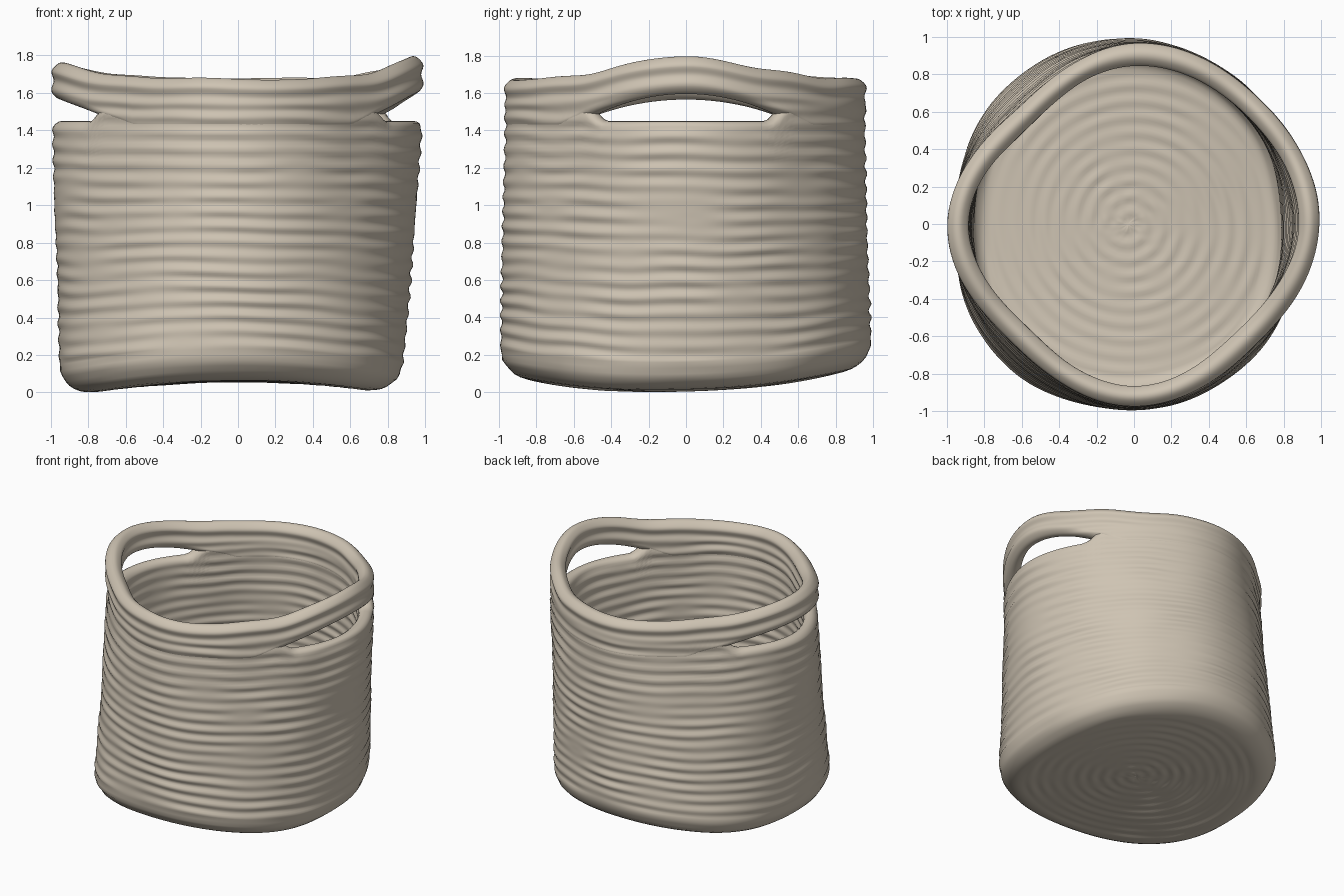
import bpy, bmesh
from math import sin, cos, pi, tau, exp
from mathutils import Vector, noise

cube = bpy.data.objects.get("Cube")
if cube:
    bpy.data.objects.remove(cube)

SEG = 160          # steps around the basket
COIL = 0.085       # height of one coil
WALL = 0.1         # wall thickness
BODY_TOP = 1.45    # lower edge of the handle openings
OPENING = 0.54     # half length of the handle openings

# Outer radius in eight directions, counter-clockwise from +x
FOOT = [0.87, 0.935, 0.99, 1.015, 0.95, 1.03, 0.99, 0.955]
LIP = [0.985, 0.94, 0.955, 0.87, 0.99, 0.90, 0.97, 0.905]

cord = bpy.data.materials.new("natural cord")
cord.use_nodes = True
COLOR = (0.62, 0.55, 0.45, 1)
cord.diffuse_color = COLOR
cord.node_tree.nodes["Principled BSDF"].inputs["Base Color"].default_value = COLOR


def clamp(t):
    return min(max(t, 0), 1)


def around(values, a):
    """Smooth periodic interpolation of values spread around the circle."""
    n = len(values)
    u = (a / tau) * n
    i, t = int(u), u - int(u)
    p, q, r, s = (values[(i + k) % n] for k in (-1, 0, 1, 2))
    return q + 0.5 * t * (r - p + t * (2*p - 5*q + 4*r - s + t * (3*(q - r) + s - p)))


def outer_radius(a, h):
    t = clamp(h / BODY_TOP)
    return around(FOOT, a) * (1 - t) + around(LIP, a) * t


def wobble(a, h, scale=2.5):
    return noise.noise(Vector((cos(a) * scale, sin(a) * scale, h * 5)))


def coil_bump(a, h):
    """Outward swell of the spiral coils, a little uneven like hand work."""
    turn = (h + 0.015 * wobble(a, h * 0.5)) / COIL + a / tau
    swell = 0.0045 + 0.006 * wobble(a, h + 9)
    return swell * cos(tau * turn) + 0.008 * wobble(a, h * 0.4 + 5)


def sag(x, y):
    """Saddle shape of the base."""
    return 0.06 - 0.09 * x * x + 0.04 * y * y + 0.025 * y


def loft(name, rings, wrap):
    """Skin rings of points; wrap joins last to first, otherwise cap with poles."""
    bm = bmesh.new()
    vs = [[bm.verts.new(p) for p in ring] for ring in rings]
    pairs = list(zip(vs, vs[1:])) + ([(vs[-1], vs[0])] if wrap else [])
    for low, high in pairs:
        for i in range(SEG):
            j = (i + 1) % SEG
            bm.faces.new((low[i], low[j], high[j], high[i]))
    if not wrap:
        for ring in (vs[0], vs[-1]):
            pole = bm.verts.new(sum((v.co for v in ring), Vector()) / SEG)
            for i in range(SEG):
                bm.faces.new((ring[i], ring[(i + 1) % SEG], pole))
    bmesh.ops.recalc_face_normals(bm, faces=bm.faces)
    for f in bm.faces:
        f.smooth = True
    mesh = bpy.data.meshes.new(name)
    bm.to_mesh(mesh)
    bm.free()
    mesh.materials.append(cord)
    obj = bpy.data.objects.new(name, mesh)
    bpy.context.collection.objects.link(obj)


# Body profile: (fraction of radius, inset, height, side), from under the base
# up the outside, over the top edge and down the inside to the floor
FLOOR_STEPS, WALL_STEPS, ROUND = 50, 100, 8
CORNER, CORNER_RISE = 0.17, 0.17
edge = WALL / 2
shoulder = BODY_TOP - edge
profile = []
for i in range(1, FLOOR_STEPS):
    profile.append((i / FLOOR_STEPS, CORNER, 0, 0))
for i in range(ROUND + 1):
    c = pi / 2 * i / ROUND
    profile.append((1, CORNER * (1 - sin(c)), CORNER_RISE * (1 - cos(c)), i / ROUND))
for i in range(1, WALL_STEPS):
    profile.append((1, 0, CORNER_RISE + (shoulder - CORNER_RISE) * i / WALL_STEPS, 1))
for i in range(ROUND + 1):
    c = pi * i / ROUND
    profile.append((1, edge * (1 - cos(c)), shoulder + edge * sin(c), cos(c)))
for i in range(1, WALL_STEPS):
    profile.append((1, WALL, shoulder - (shoulder - 0.2) * i / WALL_STEPS, -1))
for i in range(ROUND + 1):
    c = pi / 2 * i / ROUND
    profile.append((1, WALL + 0.08 * (1 - cos(c)), 0.2 - 0.09 * sin(c), i / ROUND - 1))
for i in range(FLOOR_STEPS - 1, 0, -1):
    profile.append((i / FLOOR_STEPS, WALL + 0.08, 0.11, 0))


def body_ring(frac, inset, h, side):
    ring = []
    for k in range(SEG):
        a = tau * k / SEG
        # Beyond the openings the top edge climbs up inside the rim band
        t = clamp((abs(outer_radius(a, BODY_TOP) * sin(a)) - 0.44) / 0.14)
        climb = 0.1 * t * t * (3 - 2 * t) * clamp((h - 1.2) / 0.2)
        r = frac * (outer_radius(a, h + climb) - inset) + side * coil_bump(a, h + climb)
        x, y = r * cos(a) - 0.03 * (1 - frac), r * sin(a)
        z = h + climb + sag(x, y) * max(0, 1 - h / 1.1)
        if side == 0:   # flat spiral of the base
            z += (0.0025 + 0.003 * wobble(a, r)) * cos(tau * (r / COIL + a / tau))
        ring.append((x, y, z))
    return ring


loft("basket_body", [body_ring(*p) for p in profile], False)

# Rim band: sunk into the body, rising off it on both sides as two handles
HALF = WALL / 2 + 0.002
SIDE_STEPS = 32
section = []       # (across -1..1, end cap lift -1..1, fraction of height)
for i in range(ROUND * 2):
    c = pi * i / (ROUND * 2)
    section.append((cos(c), sin(c), 1))
for i in range(SIDE_STEPS):
    section.append((-1, 0, 1 - i / SIDE_STEPS))
for i in range(ROUND * 2):
    c = pi + pi * i / (ROUND * 2)
    section.append((cos(c), sin(c), 0))
for i in range(SIDE_STEPS):
    section.append((1, 0, i / SIDE_STEPS))


def band_ring(across, cap, frac):
    ring = []
    for k in range(SEG):
        a = tau * k / SEG
        lip = outer_radius(a, BODY_TOP)
        x, y = lip * cos(a), lip * sin(a)
        rise, arch = (0.125, 0.125) if x > 0 else (0.085, 0.095)
        top = 1.675 + rise * exp(-(y / 0.48) ** 2) + 0.015 * wobble(a, 3)
        lift = 1 - (y / OPENING) ** 2
        bottom = max(1.4, 1.47 + arch * lift)
        low, high = bottom + HALF * 0.8, top - HALF
        z = low + (high - low) * frac + cap * HALF * (1 if frac else 0.8)
        # Coils follow the top edge above and the body's spiral below
        blend = clamp((z - 1.5) / 0.07)
        rim_bump = 0.006 * cos(tau * (top - z - 0.05) / 0.095) + 0.008 * wobble(a, z * 0.4 + 5)
        bump = blend * rim_bump + (1 - blend) * coil_bump(a, z)
        r = outer_radius(a, z) - WALL / 2 + across * (HALF + bump)
        ring.append((r * cos(a), r * sin(a), z))
    return ring


loft("rim_band_with_handles", [band_ring(*s) for s in section], True)
